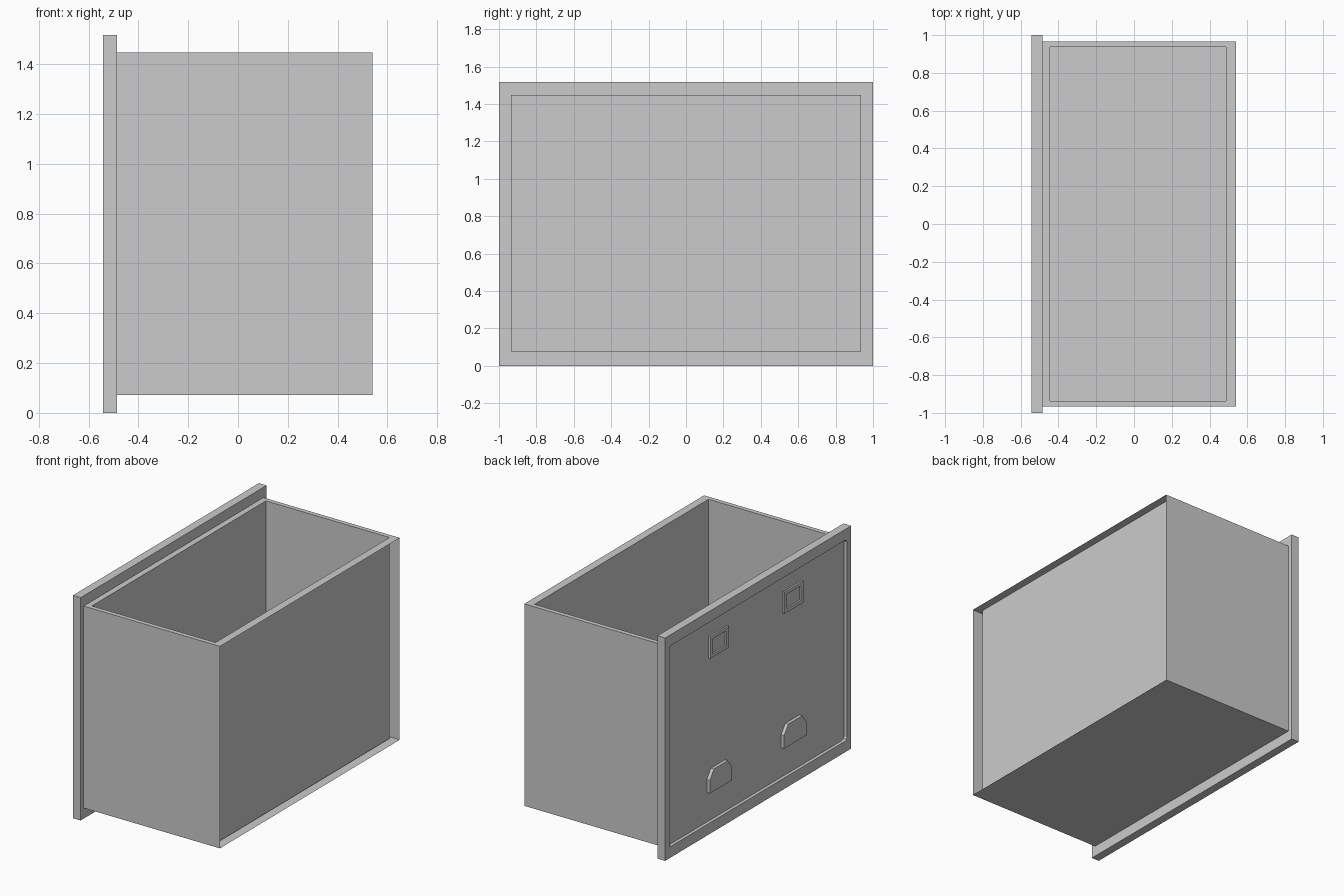
import bpy, bmesh
from mathutils import Vector

if "Cube" in bpy.data.objects:
    bpy.data.objects.remove(bpy.data.objects["Cube"])

FRONT_X, BACK_X, SPLIT_X = -0.543, 0.541, -0.485
HEIGHT = 1.517
RECESS_X = FRONT_X + 0.022


def box(bm, lo, hi):
    verts = bmesh.ops.create_cube(bm, size=1)["verts"]
    lo, hi = Vector(lo), Vector(hi)
    for v in verts:
        v.co = Vector((lo[i] + (v.co[i] + 0.5) * (hi[i] - lo[i]) for i in range(3)))


def face_towards(bm, direction):
    bm.normal_update()
    return max(bm.faces, key=lambda f: f.normal.dot(Vector(direction)))


def inset_to(bm, face, lo, hi):
    """Inset a face, then snap its corners to the given limits."""
    mid = face.calc_center_median()
    bmesh.ops.inset_individual(bm, faces=[face], thickness=0.02)
    for v in face.verts:
        for i in range(3):
            if abs(v.co[i] - mid[i]) > 1e-4:
                v.co[i] = hi[i] if v.co[i] > mid[i] else lo[i]


def push(bm, face, offset):
    """Extrude a face and return the moved copy's vertices."""
    out = bmesh.ops.extrude_discrete_faces(bm, faces=[face])["faces"][0]
    bmesh.ops.translate(bm, verts=out.verts, vec=offset)
    return list(out.verts)


def finish(bm, name):
    mesh = bpy.data.meshes.new(name)
    bm.to_mesh(mesh)
    bm.free()
    obj = bpy.data.objects.new(name, mesh)
    bpy.context.collection.objects.link(obj)
    return obj


# Drawer box: open top with a rim, hollow walls, open rear shell
bm = bmesh.new()
box(bm, (SPLIT_X, -0.967, 0.072), (BACK_X, 0.967, 1.447))
top = face_towards(bm, (0, 0, 1))
ends = [face_towards(bm, (1, 0, 0)), face_towards(bm, (-1, 0, 0))]
bmesh.ops.delete(bm, geom=ends, context="FACES_ONLY")
inset_to(bm, top, (-0.445, -0.936, 0), (0.486, 0.936, 0))
push(bm, top, (0, 0, -1.369))
finish(bm, "drawer_box")

# Front panel with a shallow recess that has rounded corners
bm = bmesh.new()
box(bm, (FRONT_X, -1, 0), (SPLIT_X, 1, HEIGHT))
front = face_towards(bm, (-1, 0, 0))
inset_to(bm, front, (0, -0.955, 0.075), (0, 0.955, 1.442))
moved = push(bm, front, (RECESS_X - FRONT_X, 0, 0))
corners = [e for e in bm.edges
           if (e.verts[0] in moved) != (e.verts[1] in moved)]
bmesh.ops.bevel(bm, geom=corners, offset=0.02, segments=2, profile=0.5,
                affect="EDGES")
finish(bm, "front_panel")

for side, y in (("left", 0.4), ("right", -0.4)):
    # Label holder: raised frame around a small pocket
    bm = bmesh.new()
    box(bm, (RECESS_X - 0.012, y - 0.1, 1.183), (RECESS_X, y + 0.1, 1.33))
    plate = face_towards(bm, (-1, 0, 0))
    inset_to(bm, plate, (0, y - 0.075, 1.206), (0, y + 0.075, 1.307))
    push(bm, plate, (0.011, 0, 0))
    finish(bm, "label_holder_" + side)

    # Pull handle: flat bottom, clipped upper corners
    bm = bmesh.new()
    profile = [(-0.12, 0), (0.12, 0), (0.12, 0.09), (0.075, 0.15),
               (-0.075, 0.15), (-0.12, 0.09)]
    base = bm.faces.new([bm.verts.new((RECESS_X, y + a, 0.275 + b))
                         for a, b in profile])
    solid = bmesh.ops.extrude_face_region(bm, geom=[base])["geom"]
    bmesh.ops.translate(bm, vec=(FRONT_X - RECESS_X, 0, 0),
                        verts=[g for g in solid if isinstance(g, bmesh.types.BMVert)])
    bmesh.ops.recalc_face_normals(bm, faces=bm.faces)
    finish(bm, "handle_" + side)
